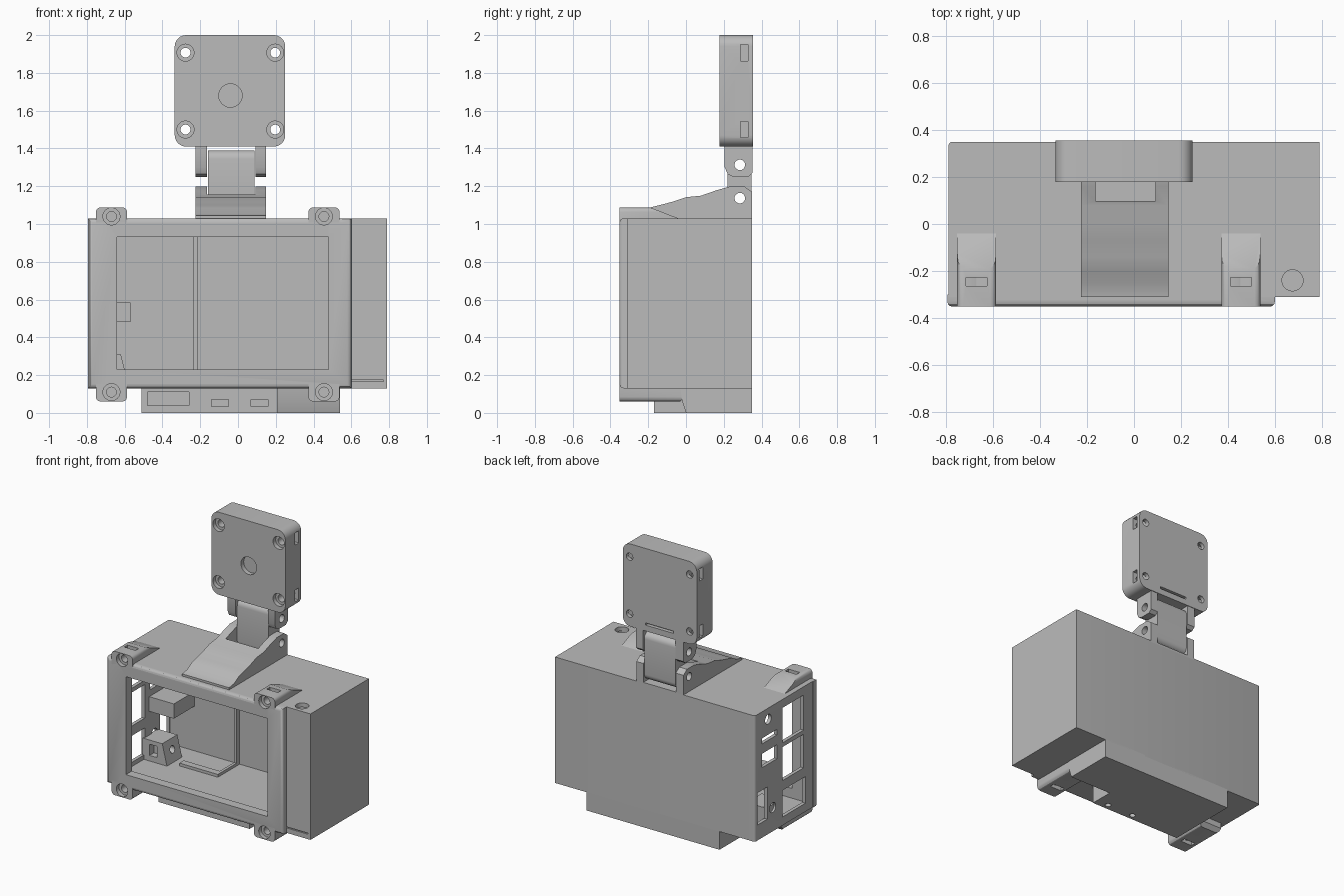
import bpy
import bmesh
from math import cos, sin, pi

cube = bpy.data.objects.get("Cube")
if cube:
    bpy.data.objects.remove(cube, do_unlink=True)

grey = bpy.data.materials.new("plain grey")
grey.use_nodes = True
grey.diffuse_color = (0.5, 0.5, 0.5, 1)
grey.node_tree.nodes["Principled BSDF"].inputs["Base Color"].default_value = (0.5, 0.5, 0.5, 1)


def rounded(u0, u1, v0, v1, r, n=6):
    """Outline of a rectangle with rounded corners."""
    corners = [(u1 - r, v1 - r), (u0 + r, v1 - r), (u0 + r, v0 + r), (u1 - r, v0 + r)]
    return [(cu + r * cos((k + i / n) * pi / 2), cv + r * sin((k + i / n) * pi / 2))
            for k, (cu, cv) in enumerate(corners) for i in range(n + 1)]


def disc(u, v, r, n=24):
    return [(u + r * cos(2 * pi * i / n), v + r * sin(2 * pi * i / n)) for i in range(n)]


def prism(name, outline, axis, a, b):
    """Extrude an outline along an axis from a to b."""
    place = {"X": lambda u, v, w: (w, u, v),
             "Y": lambda u, v, w: (u, w, v),
             "Z": lambda u, v, w: (u, v, w)}[axis]
    bm = bmesh.new()
    low = [bm.verts.new(place(u, v, a)) for u, v in outline]
    high = [bm.verts.new(place(u, v, b)) for u, v in outline]
    bm.faces.new(low)
    bm.faces.new(high)
    for i in range(len(low)):
        j = (i + 1) % len(low)
        bm.faces.new((low[i], low[j], high[j], high[i]))
    bmesh.ops.recalc_face_normals(bm, faces=bm.faces)
    mesh = bpy.data.meshes.new(name)
    bm.to_mesh(mesh)
    bm.free()
    mesh.materials.append(grey)
    obj = bpy.data.objects.new(name, mesh)
    bpy.context.collection.objects.link(obj)
    return obj


def box(name, x0, x1, y0, y1, z0, z1):
    return prism(name, [(x0, y0), (x1, y0), (x1, y1), (x0, y1)], "Z", z0, z1)


def bevel_edges(obj, width, pick, segments=3):
    bm = bmesh.new()
    bm.from_mesh(obj.data)
    edges = [e for e in bm.edges if pick(*(v.co for v in e.verts))]
    bmesh.ops.bevel(bm, geom=edges, offset=width, segments=segments, profile=0.5, affect="EDGES")
    bm.to_mesh(obj.data)
    bm.free()


def cut(targets, cutters):
    """Subtract all cutters from each target, then discard them."""
    for target in targets:
        for c in cutters:
            mod = target.modifiers.new("cut", "BOOLEAN")
            mod.operation, mod.solver, mod.object = "DIFFERENCE", "EXACT", c
        bpy.context.view_layer.update()
        graph = bpy.context.evaluated_depsgraph_get()
        mesh = bpy.data.meshes.new_from_object(target.evaluated_get(graph))
        target.modifiers.clear()
        target.data = mesh
    for c in cutters:
        bpy.data.objects.remove(c, do_unlink=True)


def cut_box(*size):
    return box("cutter", *size)


def cut_prism(outline, axis, a, b):
    return prism("cutter", outline, axis, a, b)


def screw_hole(u, v, axis, face, inward, depth):
    """Counterbore with a narrower hole behind it."""
    out = face - inward * 0.01
    return [cut_prism(disc(u, v, 0.045), axis, out, face + inward * 0.03),
            cut_prism(disc(u, v, 0.026), axis, out, face + inward * depth)]


# Main housing, hollow, with open front
shell = box("housing", -0.79, 0.79, -0.31, 0.35, 0.13, 1.03)
bevel_edges(shell, 0.015, lambda a, b: a.x < 0 and b.x < 0 and a.y > 0 and b.y > 0)
cut([shell], [cut_box(-0.765, 0.765, -0.285, 0.325, 0.16, 1.0)])
bezel = box("front_bezel", -0.795, 0.6, -0.352, -0.3, 0.13, 1.03)
bevel_edges(bezel, 0.022, lambda a, b: a.y < -0.34 and b.y < -0.34)
cut([shell, bezel], [cut_box(-0.64, 0.48, -0.5, -0.2, 0.23, 0.93)])

# Ports in the side wall
ports = [cut_box(-0.9, -0.7, y0, y1, z0, z1) for y0, y1, z0, z1 in (
    (-0.2, 0.04, 0.72, 0.97), (-0.2, 0.04, 0.45, 0.69), (-0.22, 0.04, 0.19, 0.38),
    (0.1, 0.27, 0.8, 0.84), (0.1, 0.27, 0.63, 0.73), (0.21, 0.32, 0.24, 0.47))]
ports += [cut_prism(disc(y, z, 0.035), "X", -0.9, -0.7) for y, z in ((0.2, 0.95), (0.15, 0.3))]
cut([shell], ports)
cut([shell], screw_hole(0.675, -0.24, "Z", 1.03, -1, 0.1))
cut([shell], [cut_box(0.6, 0.77, -0.35, -0.302, 0.165, 0.173)])

# Inner ribs and mounting blocks
box("back_rib", -0.235, -0.215, 0.29, 0.33, 0.15, 1.01)
box("floor_rib", -0.235, -0.215, 0.1, 0.33, 0.15, 0.18)
box("floor_ledge", -0.52, -0.215, 0.08, 0.13, 0.15, 0.18)
box("upper_block", -0.775, -0.57, 0.09, 0.33, 0.48, 0.585)
lower_block = prism("lower_block", [(-0.775, 0.15), (-0.58, 0.15), (-0.62, 0.31), (-0.775, 0.31)],
                    "Y", 0.03, 0.2)
cut([lower_block], [cut_prism(disc(0.12, 0.24, 0.025), "X", -0.9, -0.5),
                    cut_box(-0.72, -0.66, 0, 0.08, 0.2, 0.28)])

# Screw lugs at the bezel corners
for side, x in (("right", -0.67), ("left", 0.455)):
    x0, x1 = x - 0.083, x + 0.083
    top = prism(f"top_lug_{side}", [(-0.352, 0.99), (-0.352, 1.088), (-0.19, 1.088),
                                    (-0.035, 1.028), (-0.035, 1.005), (-0.3, 1.005),
                                    (-0.3, 0.99)], "X", x0, x1)
    low = prism(f"bottom_lug_{side}", [(-0.352, 0.16), (-0.352, 0.06), (-0.03, 0.06),
                                       (-0.005, 0.09), (-0.005, 0.15), (-0.3, 0.15)], "X", x0, x1)
    bevel_edges(top, 0.025, lambda a, b: a.z > 1.08 and b.z > 1.08 and abs(a.x - b.x) < 0.01)
    bevel_edges(low, 0.025, lambda a, b: a.z < 0.07 and b.z < 0.07 and abs(a.x - b.x) < 0.01)
    cut([top, shell, bezel], screw_hole(x, 1.04, "Y", -0.352, 1, 0.2)
        + [cut_box(x - 0.045, x + 0.045, -0.263, -0.227, 1.015, 1.15)])
    cut([low, shell, bezel], screw_hole(x, 0.11, "Y", -0.352, 1, 0.2)
        + [cut_box(x - 0.045, x + 0.045, -0.263, -0.227, 0, 0.135)])

# Shallow box under the housing
base = box("bottom_box", -0.51, 0.21, -0.17, 0.35, 0, 0.14)
prism("bottom_box_end", [(-0.03, 0.14), (-0.02, 0.06), (0, 0), (0.35, 0), (0.35, 0.14)],
      "X", 0.2, 0.54)
slots = [cut_box(-0.48, -0.26, -0.2, -0.08, 0.04, 0.11)]
for x in (-0.095, 0.115):
    slots += [cut_box(x - 0.045, x + 0.045, -0.2, -0.1, 0.035, 0.072),
              cut_prism(disc(x, -0.13, 0.02), "Z", -0.1, 0.1)]
cut([base], slots)

# Sloping hinge foot with a forked rear
foot = prism("hinge_foot", [(-0.31, 1.02), (-0.31, 1.045), (-0.25, 1.055), (-0.2, 1.085),
                            (-0.14, 1.1), (-0.07, 1.118), (0, 1.142), (0.08, 1.15),
                            (0.16, 1.178), (0.23, 1.198), (0.31, 1.198), (0.35, 1.17),
                            (0.35, 1.02)], "X", -0.225, 0.147)
cut([foot], [cut_box(-0.165, 0.092, 0.097, 0.5, 1.035, 1.4),
             cut_prism(disc(0.285, 1.137, 0.028), "X", -0.5, 0.5)])

# Link between the two hinge pins
link = prism("hinge_link", rounded(0.22, 0.347, 1.05, 1.39, 0.045), "X", -0.16, 0.087)

# Fork below the head
forks = [prism(f"head_fork_{side}", [(0.205, 1.43), (0.205, 1.3), (0.22, 1.265), (0.25, 1.25),
                                     (0.33, 1.25), (0.352, 1.27), (0.352, 1.43)], "X", x0, x1)
         for side, x0, x1 in (("right", -0.225, -0.165), ("left", 0.092, 0.147))]
cut([link] + forks, [cut_prism(disc(0.285, z, 0.028), "X", -0.5, 0.5) for z in (1.137, 1.313)])

# Square head with screw holes, centre recess and side slots
head = prism("head", rounded(-0.335, 0.25, 1.41, 2.0, 0.06), "Y", 0.178, 0.356)
holes = [cut_prism(disc(-0.04, 1.68, 0.062, 32), "Y", 0.1, 0.21),
         cut_box(-0.15, 0.07, 0.33, 0.4, 1.452, 1.468)]
for z in (1.5, 1.907):
    for x in (-0.278, 0.197):
        holes += screw_hole(x, z, "Y", 0.178, 1, 0.25)
    for x0, x1 in ((-0.4, -0.25), (0.17, 0.3)):
        holes.append(cut_box(x0, x1, 0.288, 0.328, z - 0.043, z + 0.043))
cut([head], holes)

# Smooth the curved surfaces, keep edges sharp
for obj in bpy.context.scene.objects:
    obj.select_set(obj.type == "MESH")
bpy.context.view_layer.objects.active = head
bpy.ops.object.shade_smooth_by_angle(angle=pi / 6)
